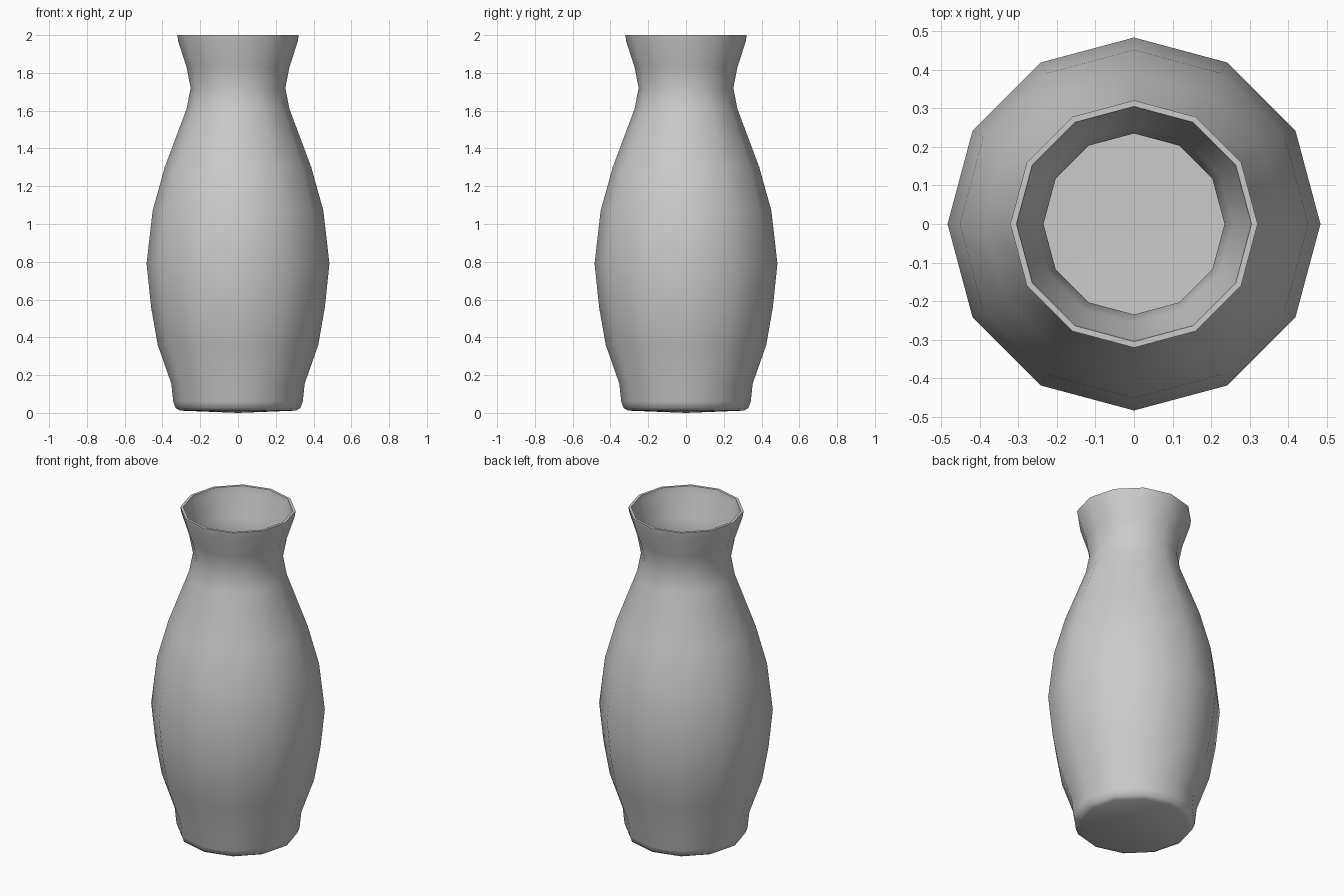
import bpy, bmesh
from math import cos, sin, pi, radians

if "Cube" in bpy.data.objects:
    bpy.data.objects.remove(bpy.data.objects["Cube"])

SIDES = 12
WALL = 0.016

# Outer profile (radius, height) from base to rim
outer = [(0.305, 0.012), (0.33, 0.025), (0.343, 0.06), (0.353, 0.155),
         (0.425, 0.36), (0.46, 0.56), (0.484, 0.79), (0.452, 1.07),
         (0.388, 1.30), (0.272, 1.61), (0.251, 1.72), (0.272, 1.83),
         (0.316, 1.965), (0.321, 2.0)]
# Inner wall runs back down from the rim to the floor
inner = [(r - WALL, z) for r, z in reversed(outer[2:])] + [(0.305, 0.03)]

bm = bmesh.new()
rings = [[bm.verts.new((r * cos(2 * pi * i / SIDES), r * sin(2 * pi * i / SIDES), z))
          for i in range(SIDES)] for r, z in outer + inner]

# Walls
for a, b in zip(rings, rings[1:]):
    for i in range(SIDES):
        j = (i + 1) % SIDES
        bm.faces.new((a[i], a[j], b[j], b[i]))

# Underside and inside floor
for ring, z in ((rings[0], 0.0), (rings[-1], 0.026)):
    centre = bm.verts.new((0, 0, z))
    for i in range(SIDES):
        bm.faces.new((ring[i], centre, ring[(i + 1) % SIDES]))

bmesh.ops.recalc_face_normals(bm, faces=bm.faces)
mesh = bpy.data.meshes.new("vase")
bm.to_mesh(mesh)
bm.free()

vase = bpy.data.objects.new("vase", mesh)
bpy.context.collection.objects.link(vase)
bpy.context.view_layer.objects.active = vase
vase.select_set(True)
bpy.ops.object.shade_smooth_by_angle(angle=radians(50))
